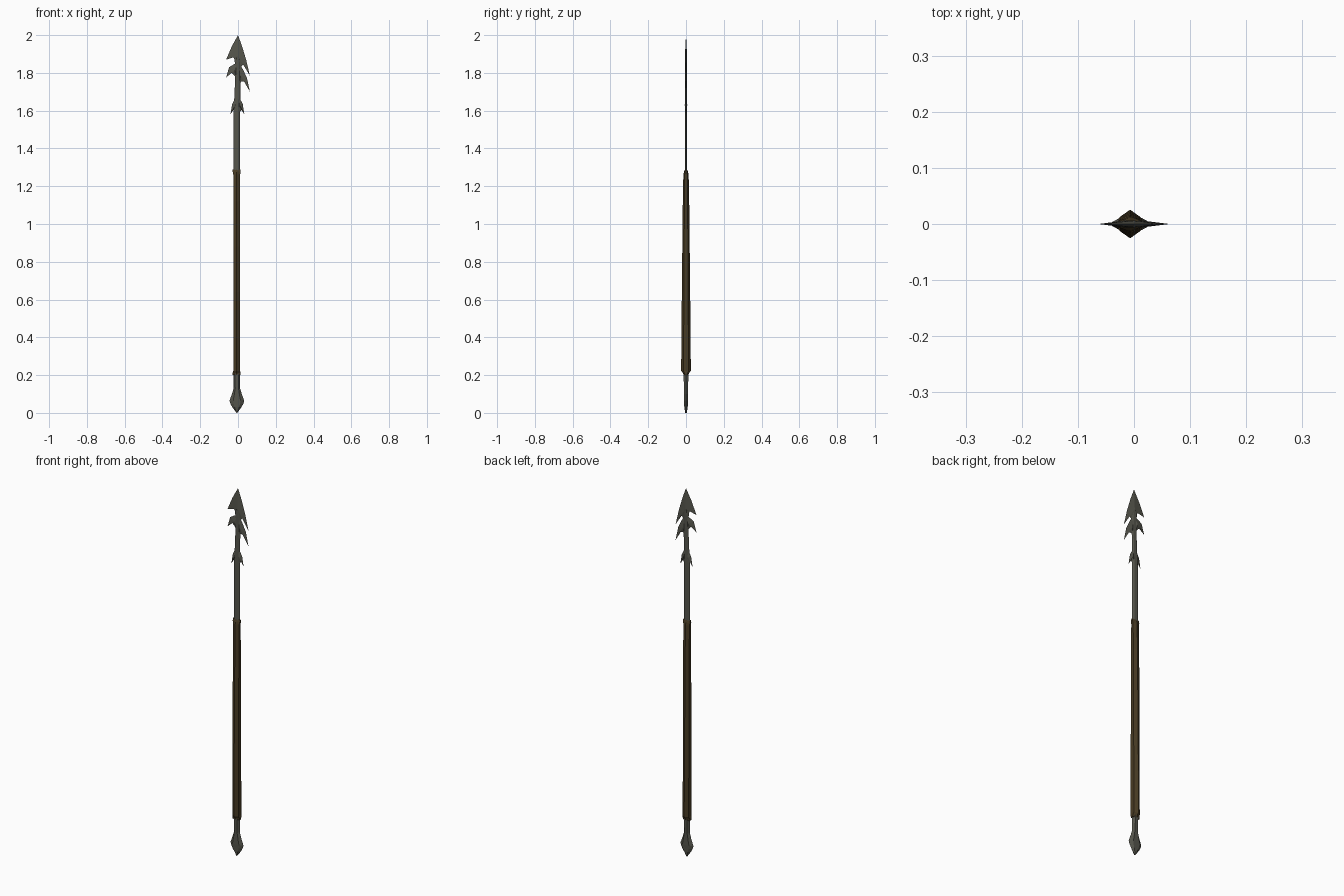
import bpy, bmesh, math


def material(name, rgb):
    m = bpy.data.materials.new(name)
    m.diffuse_color = (*rgb, 1)
    return m


METAL = material("dull grey metal", (0.092, 0.092, 0.073))
WOOD = material("dark brown wood", (0.064, 0.043, 0.017))


def finish(name, bm, mat):
    bmesh.ops.recalc_face_normals(bm, faces=bm.faces)
    me = bpy.data.meshes.new(name)
    bm.to_mesh(me)
    bm.free()
    me.materials.append(mat)
    ob = bpy.data.objects.new(name, me)
    bpy.context.collection.objects.link(ob)
    return ob


def loft(name, section, rings, mat):
    """Skin a unit section through rings of (z, centre x, half x, half y)."""
    bm = bmesh.new()
    loops = [[bm.verts.new((cx + u * hx, v * hy, z)) for u, v in section]
             for z, cx, hx, hy in rings]
    n = len(section)
    for a, b in zip(loops, loops[1:]):
        for i in range(n):
            j = (i + 1) % n
            bm.faces.new((a[i], a[j], b[j], b[i]))
    bm.faces.new(loops[0][::-1])
    bm.faces.new(loops[-1])
    return finish(name, bm, mat)


def blade(name, outline, apex, thick=0.006):
    """Sharp-edged plate: outline at y=0, raised to an apex on both sides."""
    bm = bmesh.new()
    rim = [bm.verts.new((x, 0, z)) for x, z in outline]
    for side in (-1, 1):
        top = bm.verts.new((apex[0], side * thick, apex[1]))
        for i in range(len(rim)):
            bm.faces.new((rim[i], rim[(i + 1) % len(rim)], top))
    return finish(name, bm, METAL)


# cross-sections: grip hexagon with points to front and back, flattened metal bar
HEX = [(math.sin(math.pi / 3 * i) / 0.866, math.cos(math.pi / 3 * i)) for i in range(6)]
BAR = [(1, 0), (0.5, 1), (-0.5, 1), (-1, 0), (-0.5, -1), (0.5, -1)]

# wooden grip, deeper towards the butt, with flared ends
loft("grip", HEX, [
    (0.200, -0.007, 0.021, 0.013), (0.212, -0.007, 0.021, 0.017),
    (0.222, -0.007, 0.018, 0.0255), (0.40, -0.007, 0.018, 0.0245),
    (0.64, -0.007, 0.018, 0.022), (0.88, -0.007, 0.018, 0.0195),
    (1.12, -0.007, 0.018, 0.017), (1.262, -0.007, 0.018, 0.014),
    (1.275, -0.007, 0.021, 0.011), (1.288, -0.007, 0.021, 0.006)], WOOD)

# metal shaft rising out of the grip into the head
loft("metal_shaft", BAR, [
    (1.27, -0.007, 0.018, 0.006), (1.58, -0.007, 0.018, 0.006),
    (1.66, -0.004, 0.016, 0.0055), (1.75, -0.001, 0.015, 0.005),
    (1.87, -0.001, 0.014, 0.005), (1.92, 0.0, 0.008, 0.004)], METAL)

# leaf-shaped butt spike
loft("butt_spike", BAR, [
    (0.0, -0.006, 0.002, 0.004), (0.03, -0.006, 0.024, 0.009),
    (0.048, -0.006, 0.034, 0.010), (0.065, -0.006, 0.039, 0.011),
    (0.10, -0.006, 0.026, 0.011), (0.13, -0.006, 0.017, 0.011),
    (0.21, -0.007, 0.018, 0.013)], METAL)

# lopsided point with swept-back tips
blade("spear_point", [
    (0, 2.0), (-0.033, 1.94), (-0.063, 1.87), (-0.035, 1.892), (-0.02, 1.875),
    (-0.013, 1.83), (0.013, 1.83), (0.03, 1.845), (0.063, 1.785),
    (0.043, 1.87), (0.022, 1.94)], (0, 1.89))

# curved barbs below the point
blade("left_barb", [
    (0, 1.855), (-0.022, 1.845), (-0.047, 1.83), (-0.063, 1.775),
    (-0.037, 1.803), (-0.018, 1.785), (0, 1.74)], (-0.018, 1.815))
blade("right_barb", [
    (0, 1.86), (0.024, 1.822), (0.047, 1.775), (0.063, 1.70),
    (0.034, 1.755), (0.017, 1.755), (0, 1.72)], (0.015, 1.785))

# small mirrored barbs lower on the shaft
for name, s in (("left_small_barb", -1), ("right_small_barb", 1)):
    blade(name, [(-0.003 + s * x, z) for x, z in (
        (0, 1.69), (0.015, 1.66), (0.028, 1.635), (0.037, 1.58),
        (0.021, 1.605), (0, 1.57))], (-0.003 + s * 0.012, 1.63), 0.007)
